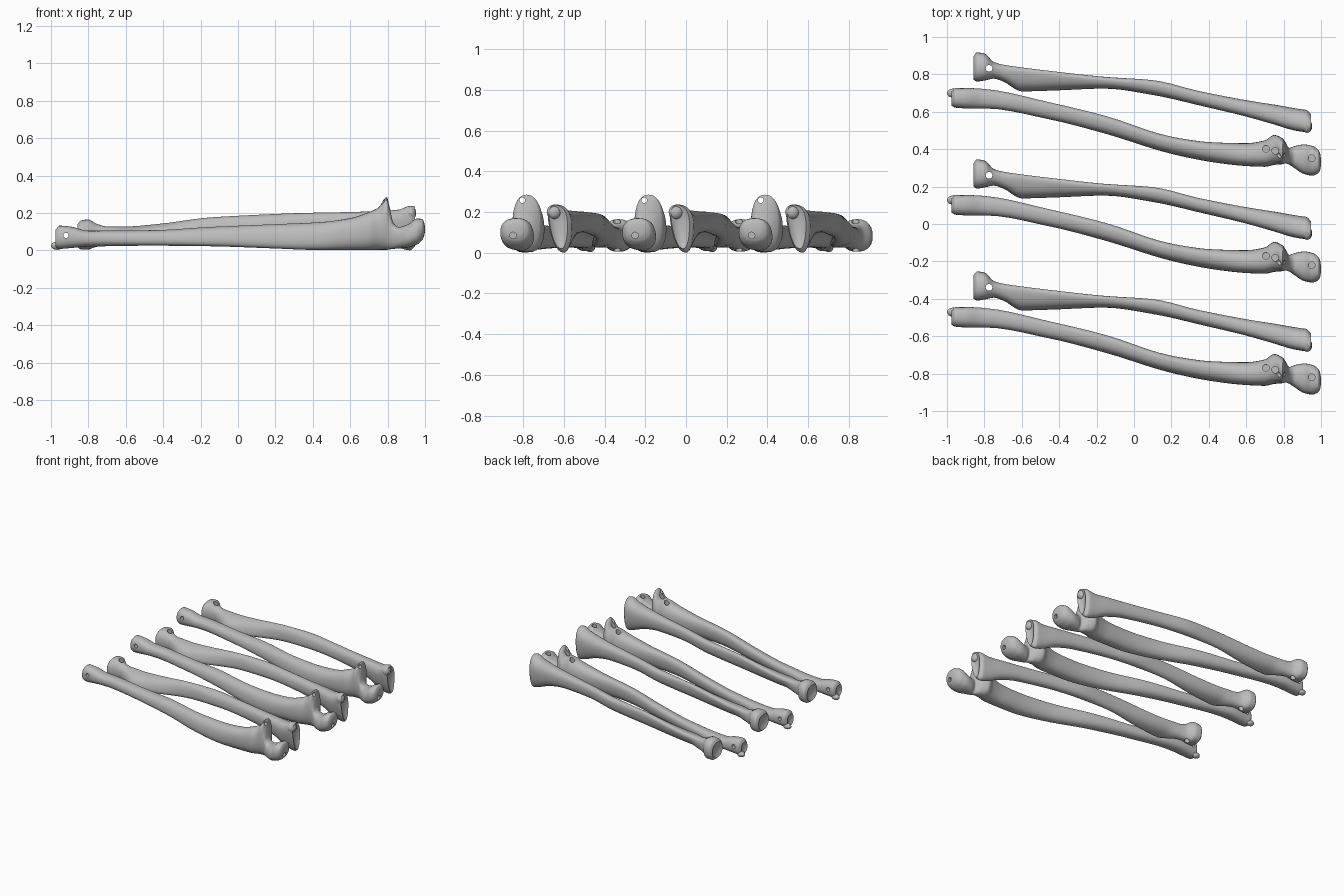
import bpy, bmesh, math
from mathutils import Vector

if "Cube" in bpy.data.objects:
    bpy.data.objects.remove(bpy.data.objects["Cube"])

bone = bpy.data.materials.new("bone_grey")
bone.diffuse_color = (0.5, 0.5, 0.5, 1)
bone.use_nodes = True
bone.node_tree.nodes["Principled BSDF"].inputs["Base Color"].default_value = bone.diffuse_color
N = 28  # points around each section


def smooth_rows(rows, steps=5):
    """Monotone cubic interpolation of section rows along x."""
    def slope(i, c):
        if i == 0 or i == len(rows) - 1:
            return None
        a, b, d = rows[i - 1], rows[i], rows[i + 1]
        m0 = (b[c] - a[c]) / (b[0] - a[0])
        m1 = (d[c] - b[c]) / (d[0] - b[0])
        return 0 if m0 * m1 <= 0 else 2 * m0 * m1 / (m0 + m1)
    out = [rows[0]]
    for i in range(len(rows) - 1):
        a, b = rows[i], rows[i + 1]
        h = b[0] - a[0]
        for k in range(1, steps + 1):
            t = k / steps
            row = [a[0] + h * t]
            for c in range(1, len(a)):
                m = (b[c] - a[c]) / h
                s0, s1 = slope(i, c), slope(i + 1, c)
                s0 = m if s0 is None else s0
                s1 = m if s1 is None else s1
                row.append(a[c] * (2*t**3 - 3*t*t + 1) + b[c] * (3*t*t - 2*t**3)
                           + h * s0 * (t**3 - 2*t*t + t) + h * s1 * (t**3 - t*t))
            out.append(row)
    return out


def power(v, p=0.85):
    return math.copysign(abs(v) ** p, v)


def loft(name, rows, dish_start, dish_end):
    """Rows: x, y min, y max, z min, z max, slant, taper towards the bottom."""
    bm = bmesh.new()
    rings = []
    for x, y0, y1, z0, z1, slant, taper in smooth_rows(rows):
        ring = []
        for i in range(N):
            t = math.tau * i / N
            w = power(math.sin(t + slant))
            y = (y0 + y1) / 2 + (y1 - y0) / 2 * power(math.cos(t)) * (1 - taper * (1 - w) / 2)
            ring.append(bm.verts.new((x, y, (z0 + z1) / 2 + (z1 - z0) / 2 * w)))
        rings.append(ring)
    for a, b in zip(rings, rings[1:]):
        for i in range(N):
            j = (i + 1) % N
            bm.faces.new((a[i], a[j], b[j], b[i]))
    # end caps, dished in or domed out
    for ring, dx in ((rings[0], dish_start), (rings[-1], dish_end)):
        mid = sum((v.co for v in ring), Vector()) / N
        prev = ring
        for f, d in ((0.8, 0.35), (0.4, 0.85)):
            inner = [bm.verts.new(mid + (v.co - mid) * f + Vector((dx * d, 0, 0))) for v in ring]
            for i in range(N):
                j = (i + 1) % N
                bm.faces.new((prev[i], prev[j], inner[j], inner[i]))
            prev = inner
        bm.faces.new(prev)
    bmesh.ops.recalc_face_normals(bm, faces=bm.faces)
    me = bpy.data.meshes.new(name)
    bm.to_mesh(me)
    bm.free()
    me.materials.append(bone)
    ob = bpy.data.objects.new(name, me)
    bpy.context.collection.objects.link(ob)
    return ob


def add_bool(ob, tool, op):
    m = ob.modifiers.new(op.lower(), 'BOOLEAN')
    m.object, m.operation, m.solver = tool, op, 'EXACT'
    bpy.context.view_layer.objects.active = ob
    bpy.ops.object.modifier_apply(modifier=m.name)
    bpy.data.objects.remove(tool)


def drill(ob, loc, depth, r=0.018, rot=(0, 0, 0)):
    bpy.ops.mesh.primitive_cylinder_add(vertices=16, radius=r, depth=depth, location=loc, rotation=rot)
    tool = bpy.context.object
    tool.data.materials.append(bone)
    add_bool(ob, tool, 'DIFFERENCE')


def knob(ob, loc, size):
    bpy.ops.mesh.primitive_uv_sphere_add(segments=16, ring_count=10, radius=1, location=loc)
    tool = bpy.context.object
    tool.scale = size
    tool.data.materials.append(bone)
    bpy.ops.object.transform_apply(location=False, rotation=False, scale=True)
    add_bool(ob, tool, 'UNION')


# bowed bone with a round dished head and a broad flared end
bowed = loft("bowed_bone", [
    (-.858, .20, .325, .02, .14, 0, 0),
    (-.84, .19, .345, .005, .16, 0, 0),
    (-.80, .195, .34, .005, .165, 0, 0),
    (-.75, .205, .295, .02, .14, .1, 0),
    (-.70, .19, .28, .025, .128, .3, 0),
    (-.60, .137, .265, .025, .128, .6, 0),
    (-.42, .142, .243, .035, .142, .6, 0),
    (-.16, .152, .215, .065, .175, .4, 0),
    (.10, .118, .197, .085, .19, .3, 0),
    (.35, .062, .138, .10, .20, .2, 0),
    (.60, .0, .092, .09, .205, 0, .1),
    (.75, -.045, .072, .06, .21, -.1, .2),
    (.86, -.08, .06, .015, .218, -.2, .35),
    (.92, -.088, .055, .0, .238, -.3, .4),
    (.945, -.08, .03, .02, .235, -.3, .4)], .02, -.02)
knob(bowed, (.925, -.05, .20), (.028, .035, .035))
drill(bowed, (-.775, .26, .08), .4)

# straight bone with a hooked joint: upright peak, hollow, rounded end
hooked = loft("hooked_bone", [
    (-.975, .06, .135, .02, .11, 0, 0),
    (-.955, .05, .155, .008, .132, 0, 0),
    (-.90, .046, .155, .012, .128, 0, 0),
    (-.80, .046, .15, .02, .105, 0, 0),
    (-.45, -.013, .078, .025, .108, .2, 0),
    (-.15, -.09, .005, .022, .125, .3, 0),
    (.20, -.197, -.105, .01, .14, .3, 0),
    (.43, -.243, -.136, .002, .15, .2, 0),
    (.60, -.262, -.14, .002, .172, 0, 0),
    (.70, -.266, -.125, .002, .205, 0, 0),
    (.75, -.256, -.096, .002, .23, 0, 0),
    (.795, -.252, -.115, .003, .285, 0, 0),
    (.81, -.248, -.135, .005, .235, 0, 0),
    (.83, -.255, -.165, .008, .15, 0, 0),
    (.86, -.275, -.155, .01, .125, 0, 0),
    (.91, -.305, -.147, .015, .14, 0, 0),
    (.955, -.313, -.155, .03, .17, 0, 0),
    (.985, -.30, -.175, .055, .168, 0, 0),
    (.995, -.285, -.195, .075, .15, 0, 0)], .015, .005)
knob(hooked, (-.968, .128, .025), (.032, .024, .022))
drill(hooked, (.705, -.17, .225), .12)
drill(hooked, (.755, -.18, .245), .12)
drill(hooked, (.95, -.22, .175), .10)
drill(hooked, (.985, -.25, .085), .08, .016, (0, math.pi / 2, 0))
drill(hooked, (.79, -.205, .258), .12, .014, (0, math.pi / 2, 0))
drill(hooked, (-.92, .10, .08), .11, .014, (math.pi / 2, 0, 0))

# smooth shading, then three sets side by side
for ob in (bowed, hooked):
    bpy.ops.object.select_all(action='DESELECT')
    ob.select_set(True)
    bpy.context.view_layer.objects.active = ob
    bpy.ops.object.shade_smooth_by_angle(angle=math.radians(40))
    for label, dy in (("back", .572), ("front", -.599)):
        copy = ob.copy()
        copy.name = label + "_" + ob.name
        copy.location.y = dy
        bpy.context.collection.objects.link(copy)
    ob.name = "middle_" + ob.name
